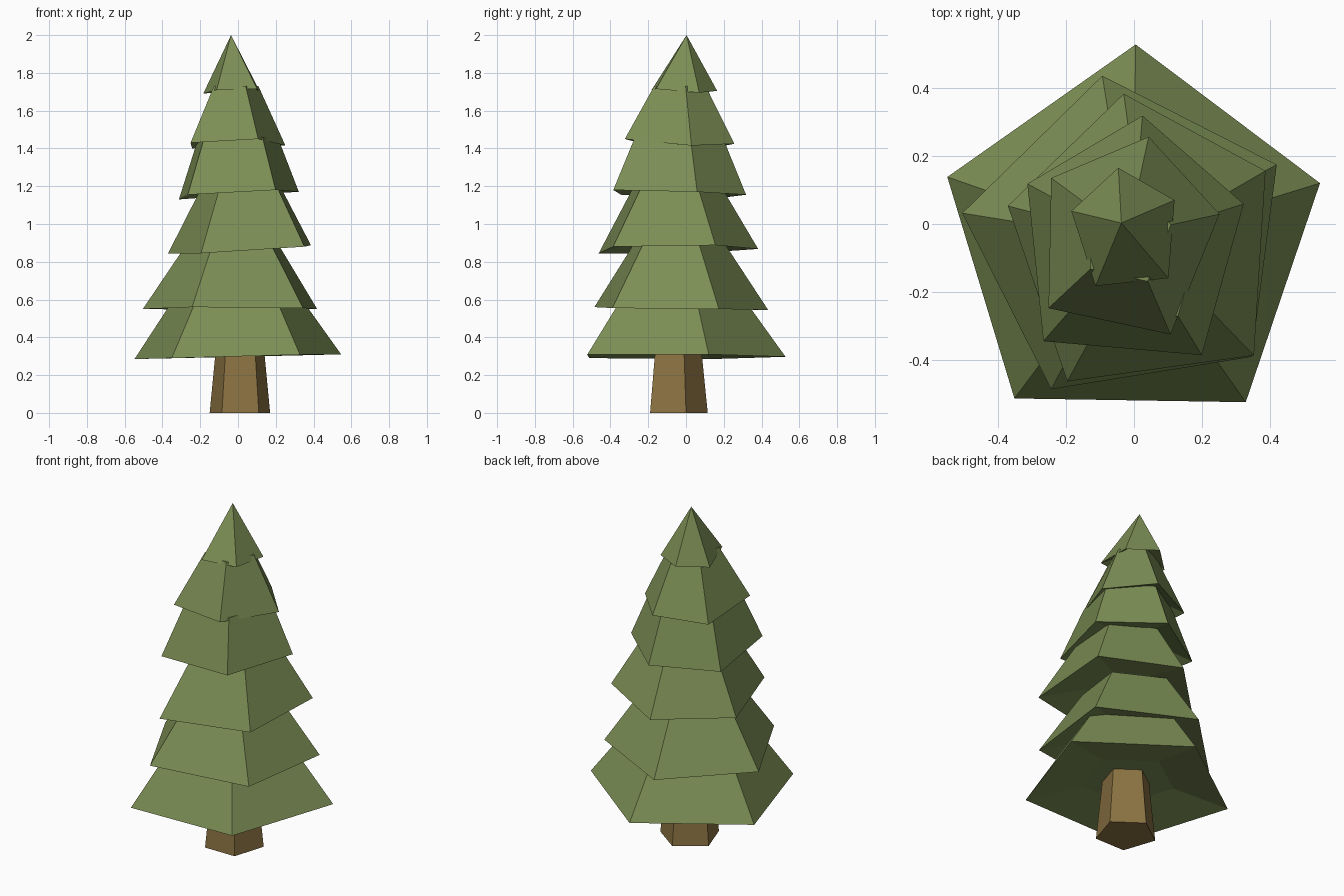
import bpy, bmesh
from mathutils import Vector

if "Cube" in bpy.data.objects:
    bpy.data.objects.remove(bpy.data.objects["Cube"])


def material(name, color):
    m = bpy.data.materials.new(name)
    m.diffuse_color = (*color, 1)
    m.use_nodes = True
    m.node_tree.nodes["Principled BSDF"].inputs["Base Color"].default_value = m.diffuse_color
    return m


GREEN = material("needles", (0.20, 0.27, 0.09))
BROWN = material("bark", (0.26, 0.17, 0.055))


def loft(name, rings, mat, apex=None):
    """Skin a stack of five-sided rings, capped at both ends or closed to a point."""
    bm = bmesh.new()
    loops = [[bm.verts.new(p) for p in ring] for ring in rings]
    bm.faces.new(loops[0])
    for a, b in zip(loops, loops[1:]):
        for i in range(5):
            j = (i + 1) % 5
            bm.faces.new((a[i], a[j], b[j], b[i]))
    if apex:
        tip = bm.verts.new(apex)
        for i in range(5):
            bm.faces.new((loops[-1][i], loops[-1][(i + 1) % 5], tip))
    else:
        bm.faces.new(loops[-1])
    bmesh.ops.recalc_face_normals(bm, faces=bm.faces)
    me = bpy.data.meshes.new(name)
    bm.to_mesh(me)
    bm.free()
    me.materials.append(mat)
    bpy.context.collection.objects.link(bpy.data.objects.new(name, me))


def scaled(ring, s, z):
    """Copy a ring shrunk about its centre, flattened at height z."""
    c = sum((Vector(p) for p in ring), Vector()) / 5
    return [((p[0] - c.x) * s + c.x, (p[1] - c.y) * s + c.y, z) for p in ring]


# Branch tiers: rim corners (back, left, front left, front right, right),
# then top scale and top height
TIERS = [
    ([(0.005, .527, .297), (-.548, .138, .285), (-.351, -.512, .29),
      (.328, -.523, .308), (.546, .12, .31)], .61, .61),
    ([(-.093, .435, .545), (-.504, .032, .55), (-.243, -.485, .56),
      (.345, -.39, .555), (.419, .174, .55)], .53, .89),
    ([(-.03, .382, .868), (-.37, .053, .845), (-.196, -.462, .845),
      (.352, -.386, .88), (.386, .156, .888)], .56, 1.19),
    ([(.025, .318, 1.155), (-.313, .118, 1.13), (-.266, -.344, 1.155),
      (.199, -.385, 1.18), (.322, .059, 1.17)], .66, 1.46),
    ([(.043, .256, 1.425), (-.243, .135, 1.40), (-.251, -.247, 1.43),
      (.107, -.324, 1.45), (.251, .029, 1.415)], .47, 1.73),
    ([(-.046, .165, 1.705), (-.184, .038, 1.69), (-.113, -.182, 1.71),
      (.101, -.159, 1.715), (.119, .07, 1.695)], None, None),
]
for n, (rim, s, top) in enumerate(TIERS, 1):
    low = sum(p[2] for p in rim) / 5
    rings = [scaled(rim, .45, low + .05), rim]  # recessed underside, rim
    if s:
        loft(f"branch_tier_{n}", rings + [scaled(rim, s, top)], GREEN)
    else:
        loft("tree_tip", rings, GREEN, apex=(-.037, .003, 2.0))

# Tapered trunk
base = [(.01, .115, 0), (-.15, 0, 0), (-.085, -.19, 0), (.11, -.19, 0), (.17, 0, 0)]
loft("trunk", [base, scaled(base, .76, .4)], BROWN)
